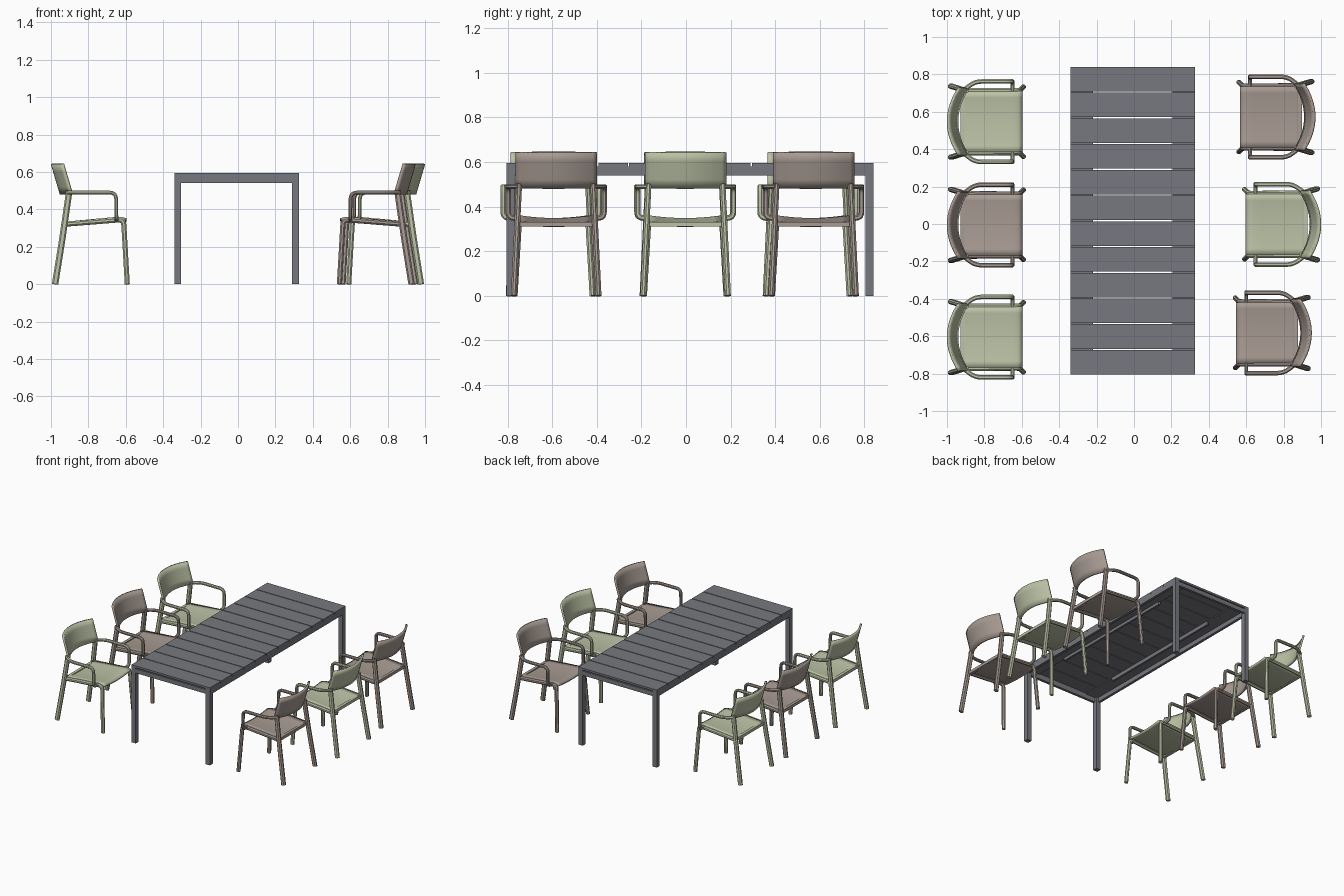
import bpy, bmesh, math
from mathutils import Vector, Matrix

cube = bpy.data.objects.get("Cube")
if cube:
    bpy.data.objects.remove(cube, do_unlink=True)


def material(name, rgb):
    m = bpy.data.materials.new(name)
    m.use_nodes = True
    m.diffuse_color = (*rgb, 1)
    m.node_tree.nodes["Principled BSDF"].inputs["Base Color"].default_value = (*rgb, 1)
    return m


GREY = material("slate grey", (0.185, 0.19, 0.21))
GREEN = material("sage green", (0.50, 0.54, 0.38))
BROWN = material("warm taupe", (0.39, 0.33, 0.29))


def finish(bm, name, mat, smooth=True):
    bmesh.ops.recalc_face_normals(bm, faces=bm.faces)
    mesh = bpy.data.meshes.new(name)
    bm.to_mesh(mesh)
    bm.free()
    mesh.materials.append(mat)
    ob = bpy.data.objects.new(name, mesh)
    bpy.context.collection.objects.link(ob)
    if smooth:
        bpy.ops.object.select_all(action='DESELECT')
        ob.select_set(True)
        bpy.context.view_layer.objects.active = ob
        bpy.ops.object.shade_smooth_by_angle(angle=math.radians(40))
    return ob


def box(name, x, y, z, mat=GREY):
    bm = bmesh.new()
    bmesh.ops.create_cube(bm, size=1)
    for v in bm.verts:
        v.co = [lo + (c + 0.5) * (hi - lo) for c, (lo, hi) in zip(v.co, (x, y, z))]
    return finish(bm, name, mat, False)


def fillet(points, radius, steps=5):
    """Round the inner corners of a path."""
    pts = [Vector(p) for p in points]
    out = [pts[0]]
    for a, b, c in zip(pts, pts[1:], pts[2:]):
        r = min(radius, (a - b).length * 0.48, (c - b).length * 0.48)
        p, q = b + (a - b).normalized() * r, b + (c - b).normalized() * r
        for i in range(steps + 1):
            t = i / steps
            out.append(p * (1 - t) ** 2 + b * 2 * t * (1 - t) + q * t * t)
    return out + [pts[-1]]


def sweep(bm, path, side, w, h):
    """Sweep a rounded rectangle, w wide along side, along the path."""
    c = 0.3 * min(w, h)
    a, b = w / 2, h / 2
    section = [(a, c - b), (a, b - c), (a - c, b), (c - a, b),
               (-a, b - c), (-a, c - b), (c - a, -b), (a - c, -b)]
    side = Vector(side)
    rings, last = [], None
    for i, p in enumerate(path):
        tan = (path[min(i + 1, len(path) - 1)] - path[max(i - 1, 0)]).normalized()
        if last:
            side = last.rotation_difference(tan) @ side
        side = (side - tan * side.dot(tan)).normalized()
        up = tan.cross(side)
        rings.append([bm.verts.new(p + side * s + up * t) for s, t in section])
        last = tan
    for r, q in zip(rings, rings[1:]):
        for i in range(8):
            j = (i + 1) % 8
            bm.faces.new((r[i], r[j], q[j], q[i]))
    bm.faces.new(rings[0])
    bm.faces.new(rings[-1])


def tube_pair(name, points, radius, side, w, h, mat):
    """Left and right copies of a swept tube."""
    bm = bmesh.new()
    for s in (1, -1):
        path = fillet([(x, y * s, z) for x, y, z in points], radius)
        sweep(bm, path, (side[0], side[1] * s, side[2]), w, h)
    return finish(bm, name, mat)


def sheet(name, func, nu, nv, thick, mat):
    """Curved panel from func(s in -1..1, t in 0..1), given a thickness."""
    bm = bmesh.new()
    grid = [[bm.verts.new(func(2 * i / nu - 1, j / nv)) for i in range(nu + 1)]
            for j in range(nv + 1)]
    for r, q in zip(grid, grid[1:]):
        for i in range(nu):
            bm.faces.new((r[i], r[i + 1], q[i + 1], q[i]))
    ob = finish(bm, name, mat)
    mod = ob.modifiers.new("thickness", 'SOLIDIFY')
    mod.thickness = thick
    mod.offset = 0
    return ob


def seat_shape(s, t):
    drop = 0.012 * max(0, (t - 0.85) / 0.15) ** 2
    return (0.08 + 0.322 * t, 0.163 * s, 0.328 + 0.03 * t - 0.012 * (1 - s * s) - drop)


def back_shape(s, t):
    return (0.054 - 0.048 * t + 0.058 * s * s, 0.179 * s, 0.482 + 0.162 * t)


def make_chair(tag, mat):
    """Chair facing +x with the rear of its backrest at x = 0."""
    parts = [
        tube_pair(tag + "_rear_legs", [(0.022, 0.19, 0), (0.062, 0.178, 0.25), (0.098, 0.166, 0.5)],
                  0.05, (0, 1, 0), 0.026, 0.034, mat),
        tube_pair(tag + "_front_legs_and_seat_rails",
                  [(0.408, 0.186, 0), (0.388, 0.166, 0.346), (0.085, 0.168, 0.322)],
                  0.03, (0, 1, 0), 0.026, 0.027, mat),
        tube_pair(tag + "_armrests",
                  [(0.085, 0.166, 0.49), (0.15, 0.215, 0.49), (0.348, 0.215, 0.49),
                   (0.35, 0.215, 0.35), (0.35, 0.16, 0.347)],
                  0.035, (0, 0, 1), 0.02, 0.024, mat),
        sheet(tag + "_seat", seat_shape, 10, 14, 0.014, mat),
        sheet(tag + "_backrest", back_shape, 20, 4, 0.014, mat),
        box(tag + "_rear_crossbar", (0.072, 0.094), (-0.165, 0.165), (0.31, 0.332), mat),
    ]
    return parts


def place(parts, x, y, turn, copy):
    m = Matrix.Translation((x, y, 0)) @ Matrix.Rotation(turn, 4, 'Z')
    for p in parts:
        if copy:
            p = p.copy()
            bpy.context.collection.objects.link(p)
        p.matrix_world = m


# Chairs: three on each side, alternating colours
green = make_chair("green_chair", GREEN)
brown = make_chair("brown_chair", BROWN)
place(green, -1.0, 0.547, 0, False)
place(green, -1.0, -0.605, 0, True)
place(green, 1.0, -0.002, math.pi, True)
place(brown, -1.0, -0.005, 0, False)
place(brown, 0.97, 0.572, math.pi, True)
place(brown, 0.95, -0.582, math.pi, True)

# Table extents
X0, X1, Y0, Y1, TOP = -0.34, 0.325, -0.805, 0.84, 0.595
LEG, APRON, UNDER = 0.036, 0.54, 0.58

# Table top slats
N, GAP = 12, 0.006
pitch = (Y1 - Y0 + GAP) / N
for i in range(N):
    y = Y0 + i * pitch
    box("table_slat", (X0, X1), (y, y + pitch - GAP), (UNDER, TOP))

# Table legs
for x in (X0, X1 - LEG):
    for y in (Y0, Y1 - LEG):
        box("table_leg", (x, x + LEG), (y, y + LEG), (0, UNDER))

# Aprons, with a shadow groove below the end slats
for x in (X0, X1 - 0.02):
    box("side_apron", (x, x + 0.02), (Y0 + LEG, Y1 - LEG), (APRON, UNDER))
for y, inner in ((Y0, 0.008), (Y1 - 0.02, 0)):
    box("end_apron", (X0 + LEG, X1 - LEG), (y, y + 0.02), (APRON, 0.573))
    box("end_apron_filler", (X0 + LEG, X1 - LEG), (y + inner, y + inner + 0.012), (0.573, UNDER))

# Support ledges under the slat ends and the sliding rails below them
for x, rail in ((X0 + 0.02, X0 + 0.105), (X1 - 0.12, X1 - 0.12)):
    box("slat_ledge", (x, x + 0.1), (Y0 + 0.02, Y1 - 0.02), (0.574, UNDER))
    box("sliding_rail", (rail, rail + 0.015), (-0.5, 0.53), (0.552, 0.574))
